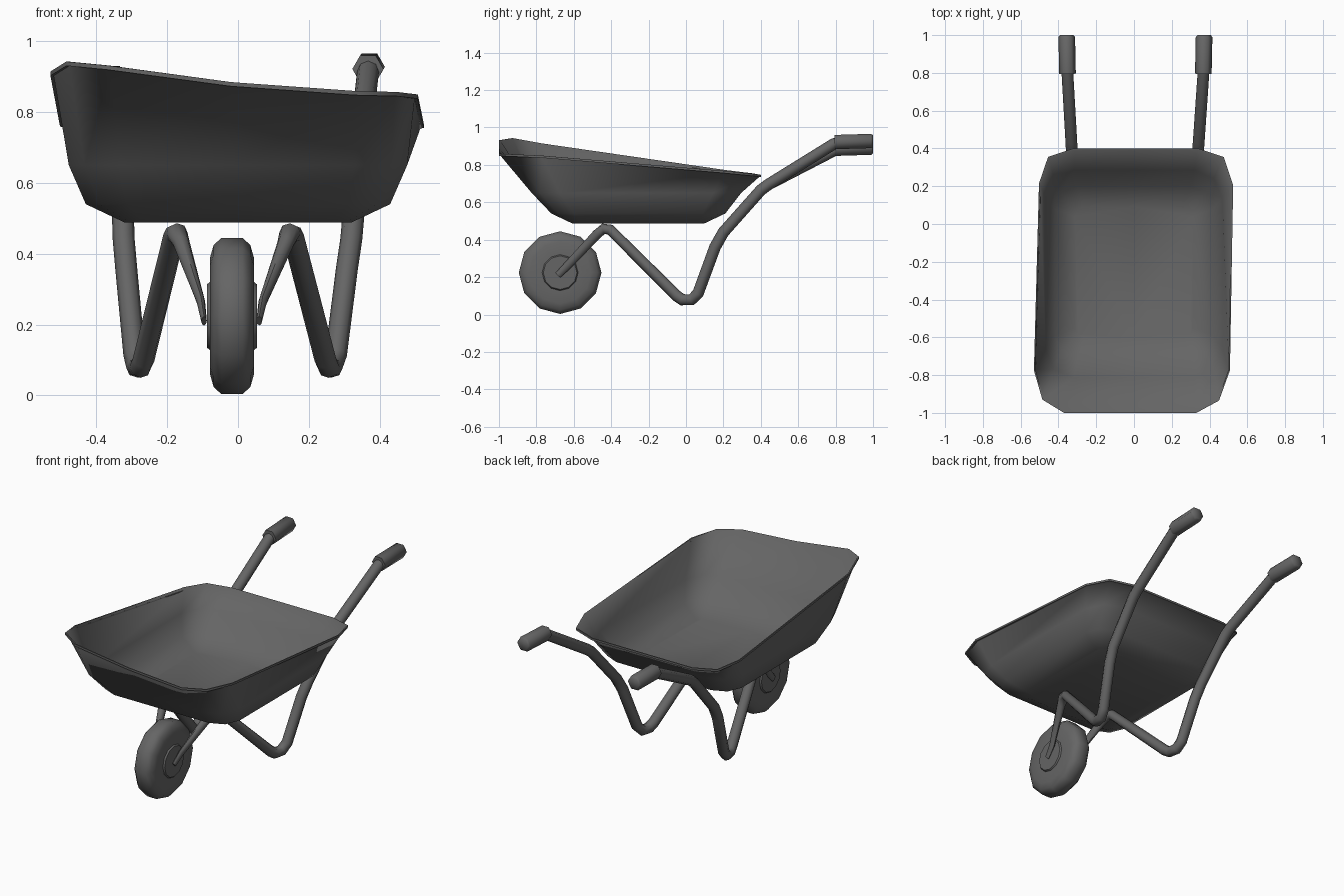
import bpy, bmesh, math
from mathutils import Vector

if "Cube" in bpy.data.objects:
    bpy.data.objects.remove(bpy.data.objects["Cube"])

DARK = bpy.data.materials.new("dark_grey")
DARK.diffuse_color = (.13, .13, .13, 1)
DARK.use_nodes = True
DARK.node_tree.nodes["Principled BSDF"].inputs["Base Color"].default_value = DARK.diffuse_color


def make(name, rings, angle=40):
    """Skin a list of equal-length point rings and cap both ends."""
    bm = bmesh.new()
    vr = [[bm.verts.new(p) for p in r] for r in rings]
    n = len(vr[0])
    for a, b in zip(vr, vr[1:]):
        for i in range(n):
            j = (i + 1) % n
            bm.faces.new((a[i], a[j], b[j], b[i]))
    bm.faces.new(vr[0])
    bm.faces.new(vr[-1])
    bmesh.ops.recalc_face_normals(bm, faces=bm.faces)
    me = bpy.data.meshes.new(name)
    bm.to_mesh(me)
    bm.free()
    me.materials.append(DARK)
    ob = bpy.data.objects.new(name, me)
    bpy.context.collection.objects.link(ob)
    bpy.ops.object.select_all(action='DESELECT')
    ob.select_set(True)
    bpy.context.view_layer.objects.active = ob
    bpy.ops.object.shade_smooth_by_angle(angle=math.radians(angle))
    return ob


def tube(name, pts, sides, angle=50):
    """Sweep along points (x, y, z, radius across x, radius in side plane)."""
    P = [Vector(p[:3]) for p in pts]
    rings = []
    for i, p in enumerate(pts):
        t = Vector()
        if i > 0:
            t += (P[i] - P[i - 1]).normalized()
        if i < len(P) - 1:
            t += (P[i + 1] - P[i]).normalized()
        t.normalize()
        side = (Vector((1, 0, 0)) - t * t.x).normalized()
        up = side.cross(t)
        rings.append([P[i] + side * p[3] * math.cos(a) + up * p[4] * math.sin(a)
                      for a in (2 * math.pi * k / sides for k in range(sides))])
    return make(name, rings, angle)


# Tray: slightly skewed rim outline, front left corner raised
RIM = [(-.53, -.775, .915), (-.485, -.93, .943), (-.37, -1, .932), (-.02, -1, .885),
       (.33, -1, .86), (.45, -.935, .857), (.508, -.775, .85), (.525, .205, .768),
       (.475, .355, .753), (.34, .4, .747), (-.01, .4, .747), (-.32, .4, .747),
       (-.455, .355, .755), (-.503, .215, .772)]


def rim(inset, dz):
    c = Vector((0, -.3, 0))
    out = []
    for p in RIM:
        v = Vector(p)
        d = v - c
        out.append((v.x - inset * d.x / .52, v.y - inset * d.y / .7, v.z + dz))
    return out


def level(w, y0, y1, c, z):
    k = c * .3
    return [(-w, y0 + c, z), (-w + k, y0 + k, z), (-w + c, y0, z), (0, y0, z),
            (w - c, y0, z), (w - k, y0 + k, z), (w, y0 + c, z),
            (w, y1 - c, z), (w - k, y1 - k, z), (w - c, y1, z), (0, y1, z),
            (-w + c, y1, z), (-w + k, y1 - k, z), (-w, y1 - c, z)]


make("tray", [
    level(.32, -.61, .10, .05, .488),
    level(.43, -.72, .21, .12, .54),
    level(.478, -.825, .295, .15, .65),
    rim(.009, -.012), rim(0, -.012), rim(0, 0), rim(.006, 0),
    level(.468, -.814, .285, .15, .655),
    level(.420, -.710, .200, .12, .550),
    level(.312, -.60, .09, .05, .498)], 60)

# Wheel: twelve-sided tyre with raised hub, lathed about x
CX, CY, CZ = -.017, -.673, .224


def lathe(name, prof, n=12):
    full = [(-x, r) for x, r in reversed(prof)] + prof
    make(name, [[(CX + x, CY + r * math.cos(2 * math.pi * k / n),
                  CZ + r * math.sin(2 * math.pi * k / n)) for k in range(n)]
                for x, r in full], 50)


lathe("tyre", [(.03, .221), (.052, .2), (.062, .165), (.062, .095)])
lathe("wheel_hub", [(.06, .098), (.07, .09), (.07, .03)])

# Frame tubes: wheel fork, leg and handle in one bent tube per side
R = .031
# (y, z, right x, left x, radius across x, radius in side plane)
PATH = [(-.685, .21, .060, -.096, .008, .018), (-.63, .265, .070, -.105, .012, .022),
        (-.475, .43, .135, -.160, .024, .026), (-.44, .459, .147, -.173, R, .028),
        (-.405, .453, .155, -.180, R, .029), (-.05, .100, .247, -.267, R, R),
        (-.02, .079, .256, -.276, R, R), (.03, .079, .265, -.285, R, R),
        (.065, .115, .277, -.293, R, R), (.155, .36, .308, -.316, R, R),
        (.20, .44, .320, -.323, R, R), (.40, .665, .340, -.330, R, R),
        (.44, .695, .343, -.332, R, R)]
for name, col, gx, gz in (("right", 2, .367, .922), ("left", 3, -.352, .886)):
    pts = [(p[col], p[0], p[1], p[4], p[5]) for p in PATH]
    s = 1 if gx > 0 else -1
    pts += [(gx, .79, gz - .01, R, R), (gx + s * .002, .83, gz, R, R)]
    tube(name + "_frame_tube", pts, 8)
    # Hexagonal hand grip with chamfered end
    g = .044
    tube(name + "_grip", [(gx, .795, gz, g, g),
                          (gx + s * .004, .99, gz + .006, g, g),
                          (gx + s * .004, 1.0, gz + .006, g * .8, g * .8)], 6, 65)
